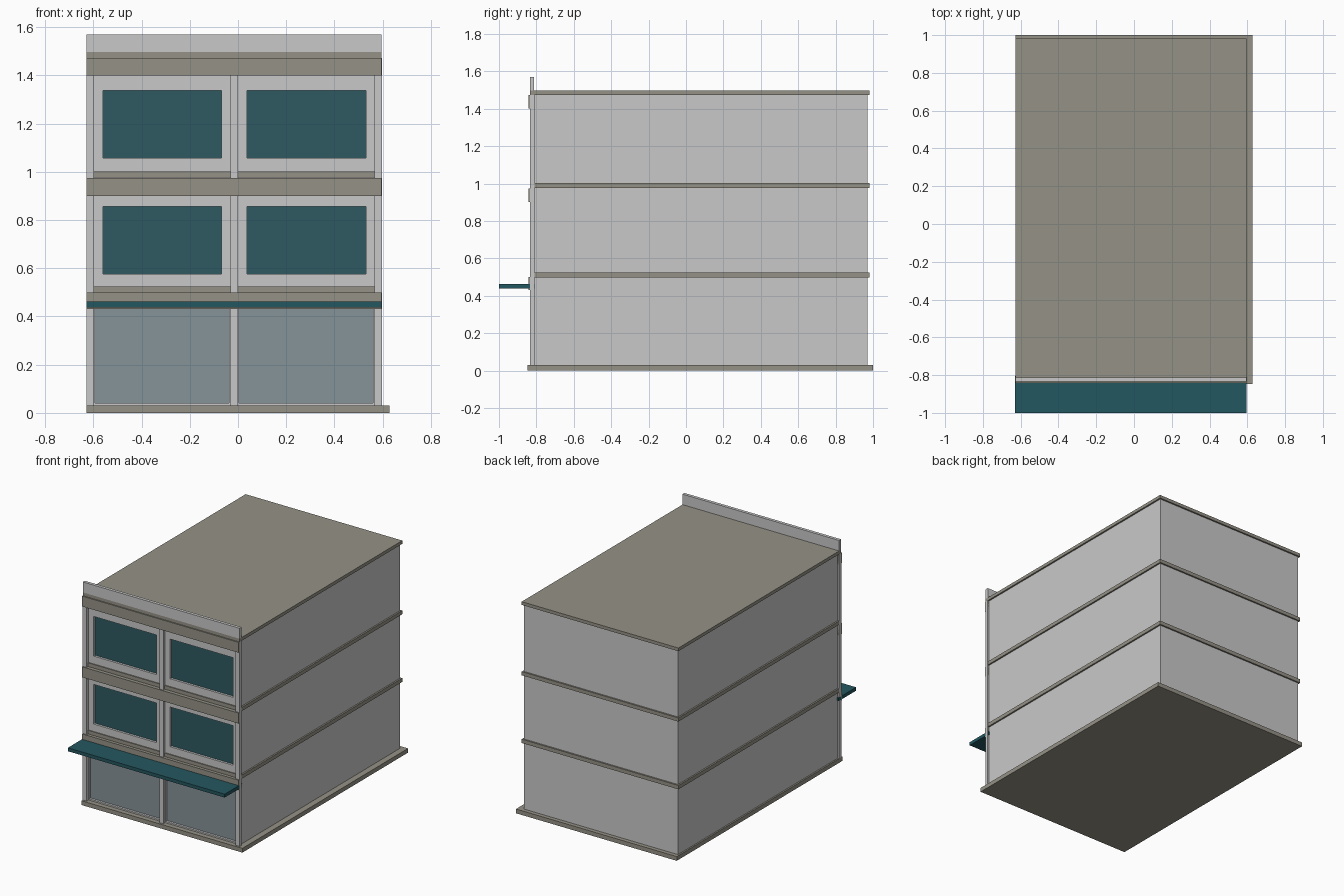
import bpy, bmesh
from mathutils import Vector

if "Cube" in bpy.data.objects:
    bpy.data.objects.remove(bpy.data.objects["Cube"])


def mat(name, r, g, b):
    m = bpy.data.materials.new(name)
    m.diffuse_color = (r, g, b, 1)
    m.use_nodes = True
    m.node_tree.nodes["Principled BSDF"].inputs["Base Color"].default_value = m.diffuse_color
    return m


WALL = mat("pale_grey_wall", .584, .584, .584)
STONE = mat("olive_stone", .301, .288, .238)
TEAL = mat("teal_window", .026, .102, .120)
AWN = mat("teal_awning", .017, .095, .115)
GLASS = mat("shop_glass", .235, .292, .314)


def boxes(name, material, *spans):
    """One object from boxes given as (x0, x1, y0, y1, z0, z1)."""
    bm = bmesh.new()
    for x0, x1, y0, y1, z0, z1 in spans:
        vs = bmesh.ops.create_cube(bm, size=1)["verts"]
        for v in vs:
            v.co = Vector((x0 + (v.co.x + .5) * (x1 - x0),
                           y0 + (v.co.y + .5) * (y1 - y0),
                           z0 + (v.co.z + .5) * (z1 - z0)))
    me = bpy.data.meshes.new(name)
    bm.to_mesh(me)
    bm.free()
    ob = bpy.data.objects.new(name, me)
    me.materials.append(material)
    bpy.context.collection.objects.link(ob)
    return ob


L, R = -.628, .596            # outer left and right of the frame
FRONT = -.813                 # wall front
GLASS_Y = -.797               # recessed glass front

# base slab
boxes("base_slab", STONE, (-.628, .628, -.848, 1.0, 0, .03))

# window and shopfront openings: (x0, x1, z0, z1)
windows = [(x, x + .492, z, z + .28) for x in (-.56, .038) for z in (.577, 1.057)]
shops = [(-.593, -.037, .04, .43), (.004, .56, .04, .43)]

# walls with the openings cut in
walls = boxes("walls", WALL, (L + .011, R - .011, FRONT, .971, .03, 1.475))
cutter = boxes("opening_cutter", WALL,
               *[(a, b, FRONT - .05, GLASS_Y + .002, c, d) for a, b, c, d in windows + shops])
cutter.hide_render = True
mod = walls.modifiers.new("openings", 'BOOLEAN')
mod.operation = 'DIFFERENCE'
mod.solver = 'EXACT'
mod.object = cutter
bpy.context.view_layer.objects.active = walls
bpy.ops.object.modifier_apply(modifier=mod.name)
bpy.data.objects.remove(cutter)

# glass plates
for name, material, cells in (("upper_windows", TEAL, windows), ("shop_windows", GLASS, shops)):
    boxes(name, material, *[(a, b, GLASS_Y, GLASS_Y + .006, c, d) for a, b, c, d in cells])

# floor slabs and roof
for name, z0, z1, y0 in (("first_floor_slab", .498, .525, -.82),
                         ("second_floor_slab", .976, 1.002, -.82),
                         ("roof_slab", 1.473, 1.496, -.834)):
    boxes(name, STONE, (L, R, y0, .982, z0, z1))

# pillars on the front
boxes("front_pillars", WALL,
      *[(x, x + .031, -.834, FRONT + .002, .03, 1.473) for x in (L - .001, -.031, R - .03)])

# horizontal beams across the front
boxes("front_beams", STONE,
      *[(L, R - .001, -.842, FRONT + .002, z0, z1)
        for z0, z1 in ((.43, .5), (.9, .974), (1.4, 1.473))])

# parapet above the roof
boxes("parapet", WALL, (L, R, -.834, -.812, 1.496, 1.57))

# awning over the shopfront
boxes("awning", AWN, (L - .001, R, -1.0, -.806, .438, .462))
